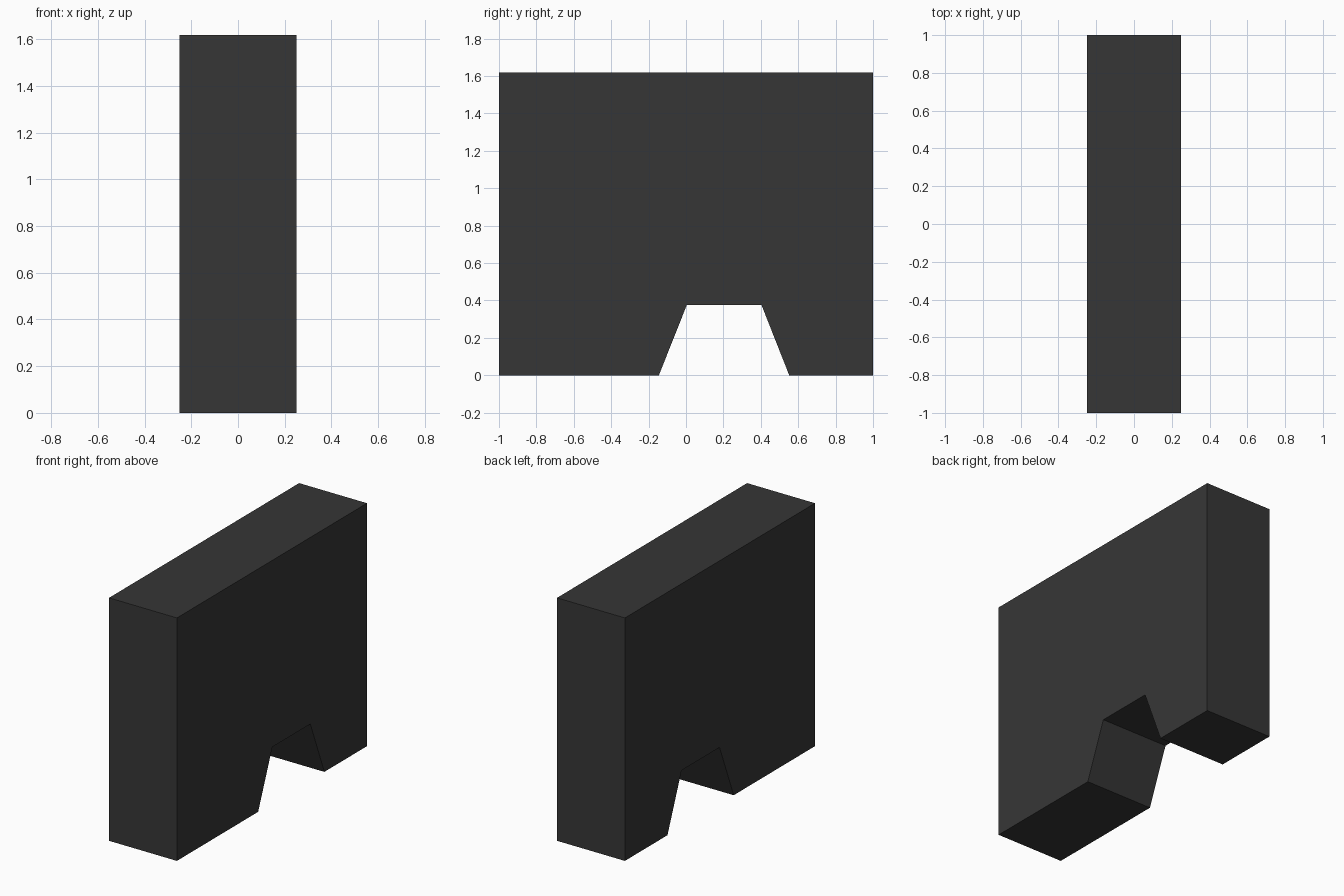
import bpy, bmesh

if "Cube" in bpy.data.objects:
    bpy.data.objects.remove(bpy.data.objects["Cube"])

# Single dark grey colour
grey = bpy.data.materials.new("dark grey")
grey.diffuse_color = (0.037, 0.037, 0.037, 1.0)
grey.use_nodes = True
grey.node_tree.nodes["Principled BSDF"].inputs["Base Color"].default_value = grey.diffuse_color

# Side profile (y, z): upright slab with a tapered notch in the underside
HALF_WIDTH = 0.25
profile = [(-1, 0), (-0.145, 0), (0.004, 0.375), (0.404, 0.375),
           (0.552, 0), (1, 0), (1, 1.618), (-1, 1.618)]

# Extrude the profile across x
bm = bmesh.new()
side = bm.faces.new([bm.verts.new((-HALF_WIDTH, y, z)) for y, z in profile])
extruded = bmesh.ops.extrude_face_region(bm, geom=[side], use_keep_orig=True)
moved = [v for v in extruded["geom"] if isinstance(v, bmesh.types.BMVert)]
bmesh.ops.translate(bm, verts=moved, vec=(2 * HALF_WIDTH, 0, 0))
bmesh.ops.recalc_face_normals(bm, faces=bm.faces)

mesh = bpy.data.meshes.new("notched_block")
bm.to_mesh(mesh)
bm.free()
mesh.materials.append(grey)
block = bpy.data.objects.new("notched_block", mesh)
bpy.context.collection.objects.link(block)
